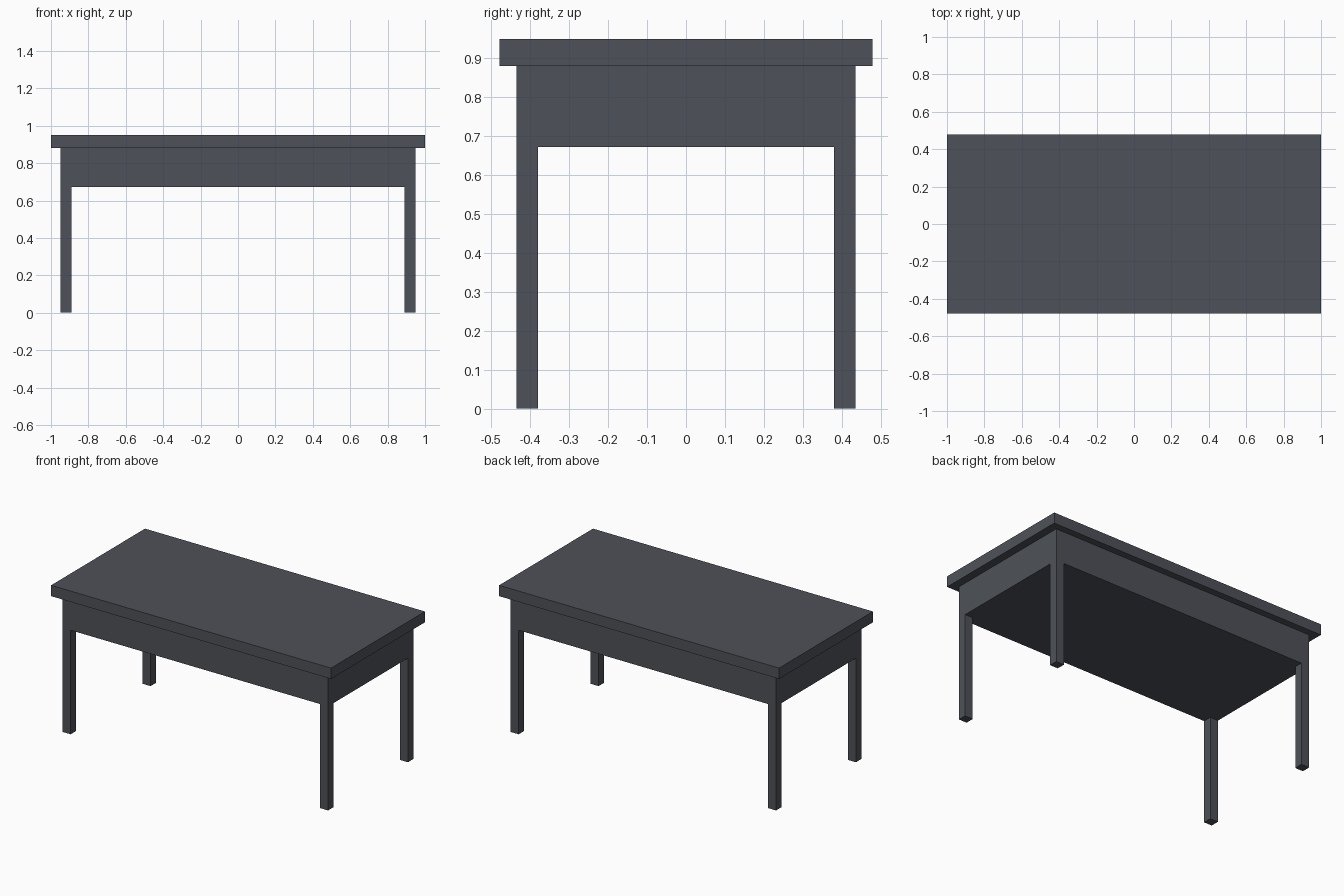
import bpy

if "Cube" in bpy.data.objects:
    bpy.data.objects.remove(bpy.data.objects["Cube"])

# One slate grey paint for the whole table
slate = bpy.data.materials.new("slate grey")
slate.diffuse_color = (0.076, 0.083, 0.099, 1.0)
slate.use_nodes = True
slate.node_tree.nodes["Principled BSDF"].inputs["Base Color"].default_value = slate.diffuse_color


def box(name, x, y, z):
    """Box from (min, max) ranges on each axis."""
    bpy.ops.mesh.primitive_cube_add(
        size=1, location=[(a + b) / 2 for a, b in (x, y, z)])
    ob = bpy.context.object
    ob.name = name
    ob.scale = [b - a for a, b in (x, y, z)]
    bpy.ops.object.transform_apply(location=False, rotation=False, scale=True)
    ob.data.materials.append(slate)
    return ob


TOP_Z, SLAB_Z, APRON_Z = 0.95, 0.88, 0.672
BX, BY = 0.948, 0.435     # half size of the apron body
LEG_X, LEG_Y = 0.057, 0.055

# Overhanging table top
box("table_top", (-1, 1), (-0.479, 0.479), (SLAB_Z, TOP_Z))

# Closed apron body under the top
box("apron", (-BX, BX), (-BY, BY), (APRON_Z, SLAB_Z))

# Four square legs, flush with the apron corners
for sx, side in ((-1, "left"), (1, "right")):
    for sy, end in ((-1, "front"), (1, "back")):
        box(f"{end}_{side}_leg",
            sorted((sx * BX, sx * (BX - LEG_X))),
            sorted((sy * BY, sy * (BY - LEG_Y))),
            (0, APRON_Z))
